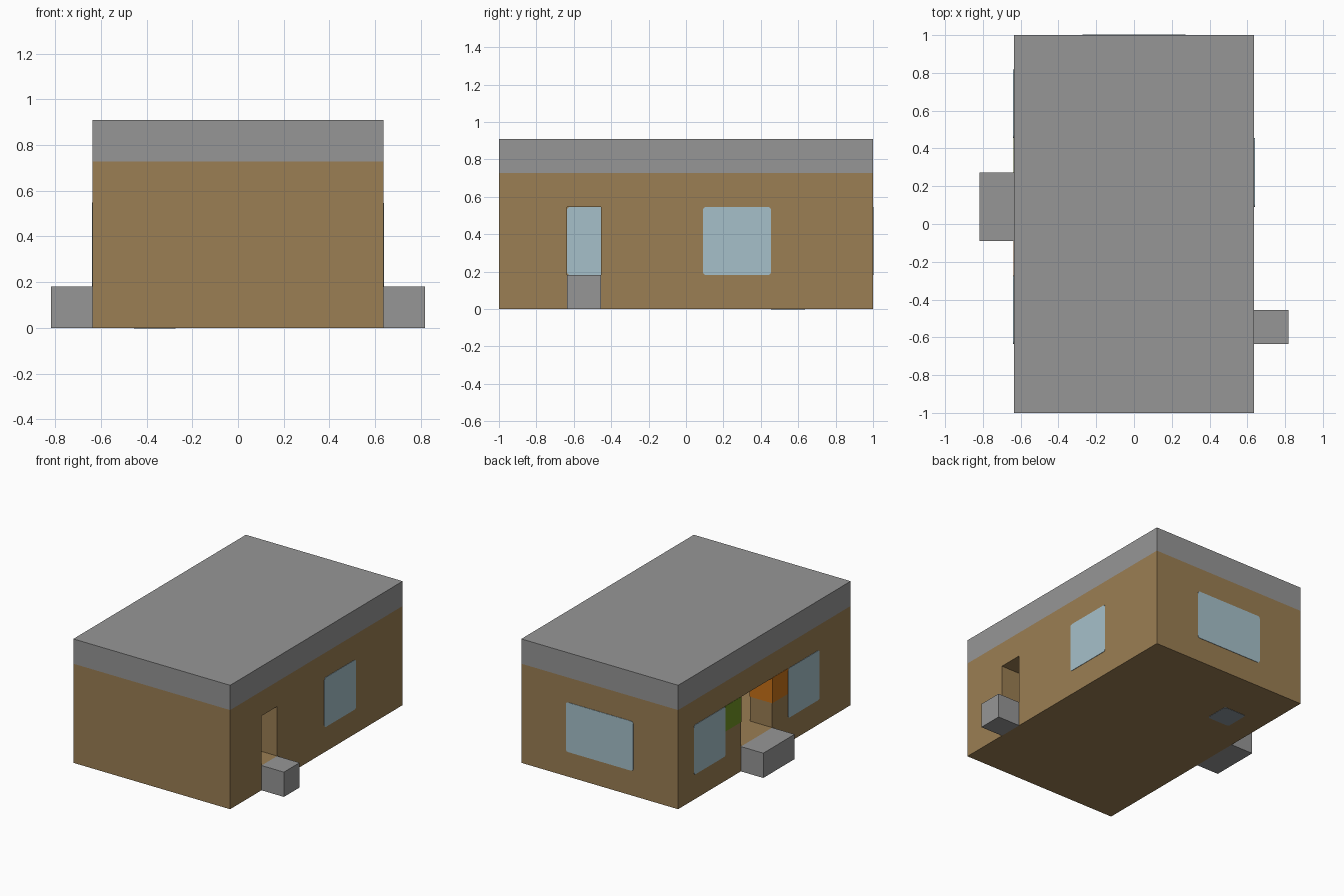
import bpy
import bmesh
from mathutils import Vector

U = 2 / 11        # one building block
PROUD = 0.002     # how far inset blocks stand out of the wall

if "Cube" in bpy.data.objects:
    bpy.data.objects.remove(bpy.data.objects["Cube"], do_unlink=True)


def make_material(name, rgb):
    def linear(c):
        c /= 255
        return c / 12.92 if c <= 0.04045 else ((c + 0.055) / 1.055) ** 2.4
    colour = [linear(c) for c in rgb] + [1]
    mat = bpy.data.materials.new(name)
    mat.use_nodes = True
    mat.diffuse_color = colour
    mat.node_tree.nodes["Principled BSDF"].inputs["Base Color"].default_value = colour
    return mat


wood = make_material("wood_brown", (155, 126, 83))
stone = make_material("stone_grey", (150, 150, 150))
glass = make_material("pale_blue_glass", (166, 192, 202))
slate = make_material("slate_blue", (140, 150, 158))
orange = make_material("orange", (200, 113, 24))
green = make_material("leaf_green", (112, 146, 36))


def box(name, low, high, mat, grow=0.0, round_axis=None):
    """Box between two corners in block units, optionally rounded about one axis."""
    low = Vector(low) * U
    high = Vector(high) * U
    if round_axis is None:
        low -= Vector((grow,) * 3)
        high += Vector((grow,) * 3)
    else:
        low[round_axis] -= grow
        high[round_axis] += grow
    bm = bmesh.new()
    bmesh.ops.create_cube(bm, size=1)
    for v in bm.verts:
        v.co = Vector((v.co[i] + 0.5) * (high[i] - low[i]) + low[i] for i in range(3))
    if round_axis is not None:
        edges = [e for e in bm.edges
                 if abs(e.verts[0].co[round_axis] - e.verts[1].co[round_axis]) > 1e-4]
        bmesh.ops.bevel(bm, geom=edges, offset=0.016, segments=3, profile=0.5,
                        affect='EDGES')
    mesh = bpy.data.meshes.new(name)
    bm.to_mesh(mesh)
    bm.free()
    mesh.materials.append(mat)
    obj = bpy.data.objects.new(name, mesh)
    bpy.context.collection.objects.link(obj)
    return obj


def cut(target, low, high):
    cutter = box("cutter", low, high, wood)
    cutter.hide_render = True
    mod = target.modifiers.new("opening", 'BOOLEAN')
    mod.operation = 'DIFFERENCE'
    mod.solver = 'EXACT'
    mod.object = cutter
    bpy.context.view_layer.objects.active = target
    bpy.ops.object.modifier_apply(modifier=mod.name)
    bpy.data.objects.remove(cutter, do_unlink=True)


# Walls and floor: a hollow shell with a doorway on each long side
walls = box("walls_and_floor", (-3.5, -5.5, 0), (3.5, 5.5, 4), wood)
cut(walls, (-2.5, -4.5, 1), (2.5, 4.5, 5))
cut(walls, (2, -3.5, 1), (4, -2.5, 3))
cut(walls, (-4, -0.5, 1), (-2, 1.5, 3))

# Flat roof and doorsteps
box("roof", (-3.5, -5.5, 4), (3.5, 5.5, 5), stone)
box("left_doorstep", (3.5, -3.5, 0), (4.5, -2.5, 1), stone)
box("right_doorstep", (-4.5, -0.5, 0), (-3.5, 1.5, 1), stone)

# Windows
glow = PROUD * 1.5
box("left_window", (2.5, 0.5, 1), (3.5, 2.5, 3), glass, glow, 0)
box("right_back_window", (-3.5, 2.5, 1), (-2.5, 4.5, 3), glass, glow, 0)
box("right_front_window", (-3.5, -3.5, 1), (-2.5, -1.5, 3), glass, glow, 0)
box("back_window", (-1.5, 4.5, 1), (1.5, 5.5, 3), glass, glow, 1)

# Pane let into the floor
box("floor_pane", (-2.5, 2.5, 0), (-1.5, 3.5, 1), slate, PROUD, 2)

# Coloured blocks beside the wide doorway
box("orange_block", (-3.5, -1.5, 2), (-2.5, -0.5, 3), orange, PROUD)
box("green_block", (-3.5, 1.5, 2), (-2.5, 2.5, 3), green, PROUD)
